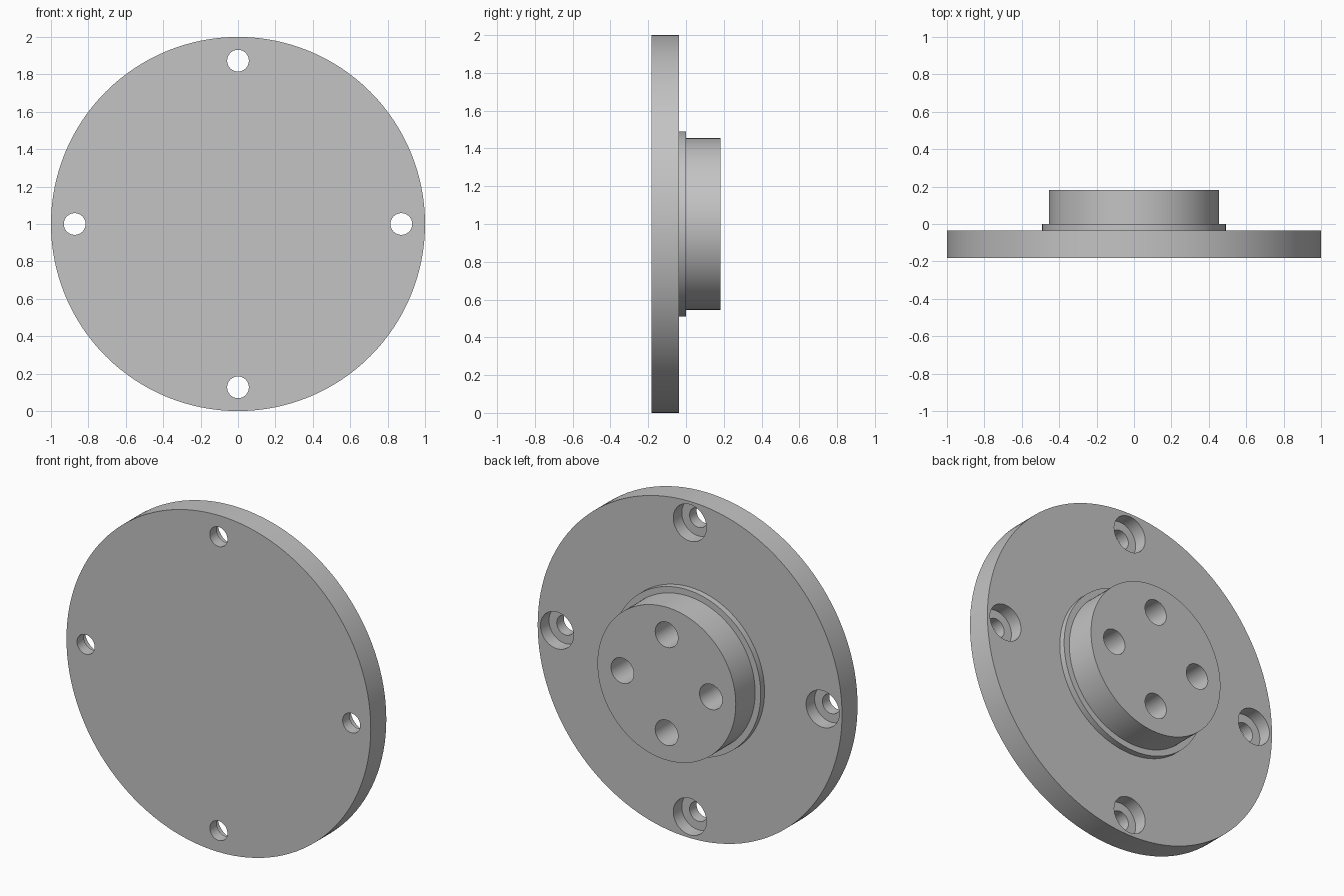
import bpy, bmesh, math
from mathutils import Matrix, Vector

if "Cube" in bpy.data.objects:
    bpy.data.objects.remove(bpy.data.objects["Cube"])

CENTRE = Vector((0, 0, 1))
FRONT, PLATE_BACK, STEP_BACK, BACK = -0.182, -0.036, 0.0, 0.182

steel = bpy.data.materials.new("plain grey metal")
steel.use_nodes = True
grey = (0.55, 0.55, 0.55, 1)
steel.diffuse_color = grey
steel.node_tree.nodes["Principled BSDF"].inputs["Base Color"].default_value = grey


def turned(name, profile, centres, steps):
    """Turn a (radius, y) profile about the y direction at every centre."""
    mesh = bpy.data.meshes.new(name)
    bm = bmesh.new()
    for c in centres:
        verts = [bm.verts.new(c + Vector((r, y, 0))) for r, y in profile]
        edges = [bm.edges.new(pair) for pair in zip(verts, verts[1:])]
        bmesh.ops.spin(bm, geom=verts + edges, cent=c, axis=(0, 1, 0),
                       angle=math.tau, steps=steps)
    bmesh.ops.remove_doubles(bm, verts=bm.verts, dist=1e-5)
    bmesh.ops.holes_fill(bm, edges=bm.edges, sides=0)
    bmesh.ops.recalc_face_normals(bm, faces=bm.faces)
    bm.to_mesh(mesh)
    bm.free()
    mesh.materials.append(steel)
    obj = bpy.data.objects.new(name, mesh)
    bpy.context.collection.objects.link(obj)
    return obj


def around(radius):
    """Four centres spaced evenly round the flange axis."""
    return [CENTRE + Matrix.Rotation(i * math.pi / 2, 3, 'Y') @ Vector((radius, 0, 0))
            for i in range(4)]


# Round plate, locating step and raised boss, turned in one piece
flange = turned("flange", [(1, FRONT), (1, PLATE_BACK), (0.491, PLATE_BACK),
                           (0.491, STEP_BACK), (0.4545, STEP_BACK), (0.4545, BACK)],
                [CENTRE], 128)

# Counterbored through holes in the rim, and blind holes in the boss
rim_holes = turned("rim_hole_cutter", [(0.058, FRONT - 0.1), (0.058, -0.116),
                                       (0.109, -0.116), (0.109, 0.1)], around(0.873), 48)
boss_holes = turned("boss_hole_cutter", [(0.075, BACK - 0.27), (0.075, BACK + 0.1)],
                    around(0.291), 48)

bpy.ops.object.select_all(action='DESELECT')
flange.select_set(True)
bpy.context.view_layer.objects.active = flange
for cutter in (rim_holes, boss_holes):
    cutter.hide_render = True
    mod = flange.modifiers.new(cutter.name, 'BOOLEAN')
    mod.operation = 'DIFFERENCE'
    mod.solver = 'EXACT'
    mod.object = cutter
    bpy.ops.object.modifier_apply(modifier=mod.name)
    bpy.data.objects.remove(cutter)

bpy.ops.object.shade_smooth_by_angle(angle=math.radians(30))
